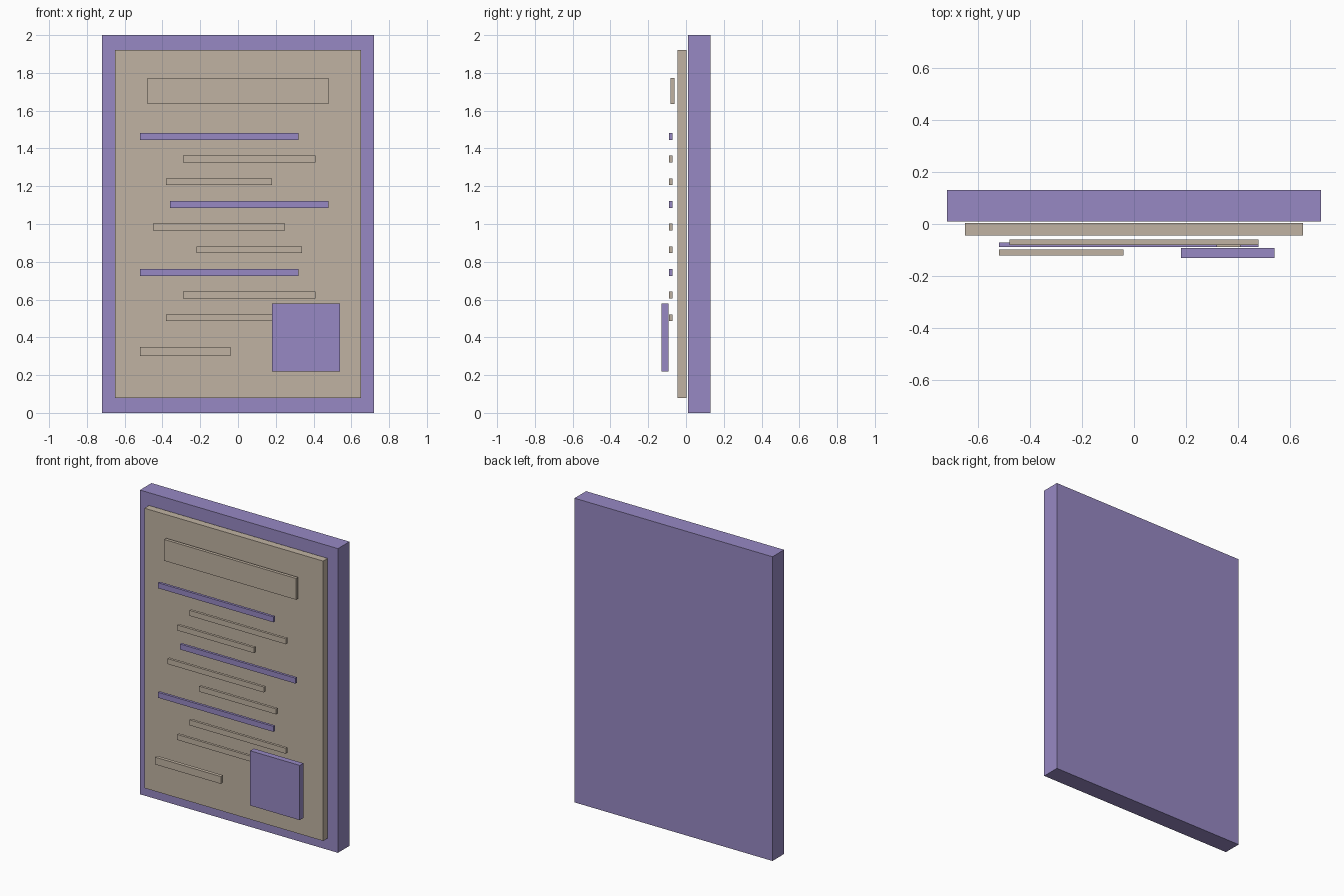
import bpy

if "Cube" in bpy.data.objects:
    bpy.data.objects.remove(bpy.data.objects["Cube"])


def material(name, color):
    m = bpy.data.materials.new(name)
    m.diffuse_color = color
    m.use_nodes = True
    m.node_tree.nodes["Principled BSDF"].inputs["Base Color"].default_value = m.diffuse_color
    return m


PURPLE = material("purple", (0.31, 0.25, 0.55, 1))
TAN = material("tan", (0.53, 0.45, 0.36, 1))


def box(name, x, y, z, mat):
    """Axis-aligned box from (min, max) ranges."""
    ranges = (x, y, z)
    bpy.ops.mesh.primitive_cube_add(size=1, location=[(a + b) / 2 for a, b in ranges])
    ob = bpy.context.object
    ob.name = name
    ob.scale = [b - a for a, b in ranges]
    bpy.ops.object.transform_apply(location=False, rotation=False, scale=True)
    ob.data.materials.append(mat)
    return ob


# Backing board and raised sheet
box("backing_board", (-0.72, 0.72), (0.01, 0.13), (0, 2), PURPLE)
box("sheet", (-0.65, 0.65), (-0.044, 0.003), (0.08, 1.92), TAN)

# Header bar
box("header_bar", (-0.48, 0.48), (-0.081, -0.06), (1.634, 1.774), TAN)

# Staggered rows: three lengths in turn, alternating left and right
for i in range(9):
    half = (0.42, 0.35, 0.28)[i % 3]
    cx = -0.10 if i % 2 == 0 else 0.06
    cz = 1.464 - 0.12 * i
    box(f"row_bar_{i + 1}", (cx - half, cx + half), (-0.089, -0.072),
        (cz - 0.018, cz + 0.018), PURPLE if i % 3 == 0 else TAN)

# Bottom bar and square seal
box("bottom_bar", (-0.52, -0.04), (-0.121, -0.098), (0.30, 0.348), TAN)
box("seal_block", (0.18, 0.54), (-0.13, -0.092), (0.22, 0.58), PURPLE)
